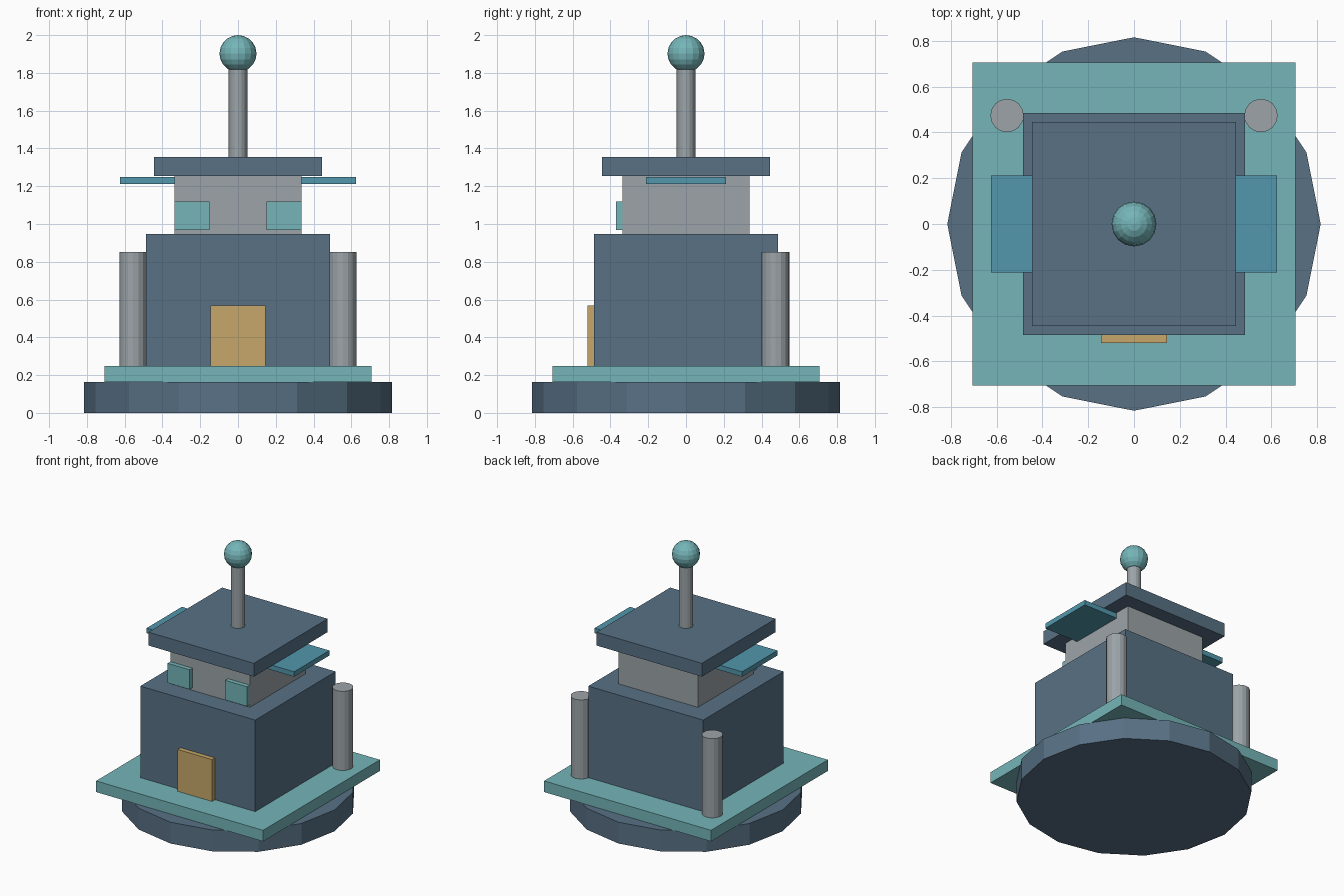
import bpy
import bmesh
import math
from mathutils import Matrix

cube = bpy.data.objects.get("Cube")
if cube:
    bpy.data.objects.remove(cube, do_unlink=True)


def material(name, srgb):
    """Flat material from an sRGB colour, stored as linear values."""
    lin = [((c / 255 + 0.055) / 1.055) ** 2.4 for c in srgb]
    mat = bpy.data.materials.new(name)
    mat.use_nodes = True
    mat.diffuse_color = (*lin, 1)
    bsdf = next(n for n in mat.node_tree.nodes if n.type == 'BSDF_PRINCIPLED')
    bsdf.inputs["Base Color"].default_value = (*lin, 1)
    return mat


slate = material("slate blue", (88, 113, 133))
teal = material("pale teal", (117, 181, 184))
grey = material("stone grey", (156, 164, 168))
gold = material("door gold", (198, 167, 106))
blue = material("panel blue", (82, 151, 172))


def finish(name, bm, mat):
    mesh = bpy.data.meshes.new(name)
    bm.to_mesh(mesh)
    bm.free()
    mesh.materials.append(mat)
    obj = bpy.data.objects.new(name, mesh)
    bpy.context.collection.objects.link(obj)
    return obj


def box(name, low, high, mat):
    """Box between two opposite corners."""
    size = [b - a for a, b in zip(low, high)]
    mid = [(a + b) / 2 for a, b in zip(low, high)]
    bm = bmesh.new()
    bmesh.ops.create_cube(
        bm, size=1, matrix=Matrix.Translation(mid) @ Matrix.Diagonal((*size, 1)))
    return finish(name, bm, mat)


def block(name, half, bottom, top, mat):
    """Square block centred on the vertical axis."""
    return box(name, (-half, -half, bottom), (half, half, top), mat)


def column(name, x, y, radius, bottom, top, mat, sides=16):
    bm = bmesh.new()
    bmesh.ops.create_cone(
        bm, cap_ends=True, segments=sides, radius1=radius, radius2=radius,
        depth=top - bottom, matrix=Matrix.Translation((x, y, (bottom + top) / 2)))
    return finish(name, bm, mat)


# Stacked tiers
column("round_base", 0, 0, 0.816, 0, 0.163, slate)
block("platform", 0.706, 0.163, 0.248, teal)
block("main_body", 0.486, 0.248, 0.948, slate)
block("upper_storey", 0.336, 0.948, 1.254, grey)
block("roof", 0.446, 1.254, 1.356, slate)

# Front door
box("door", (-0.145, -0.521, 0.248), (0.145, -0.486, 0.568), gold)

# Mirrored windows, side panels and rear columns
for side, sign in (("left", 1), ("right", -1)):
    def span(a, b):
        return sorted((sign * a, sign * b))

    x0, x1 = span(0.15, 0.336)
    box(f"{side}_window", (x0, -0.37, 0.968), (x1, -0.336, 1.118), teal)
    x0, x1 = span(0.336, 0.624)
    box(f"{side}_panel", (x0, -0.213, 1.212), (x1, 0.213, 1.25), blue)
    column(f"{side}_rear_column", sign * 0.555, 0.474, 0.073, 0.248, 0.853, grey)

# Mast and ball
column("mast", 0, 0, 0.05, 1.356, 1.85, grey)
bm = bmesh.new()
bmesh.ops.create_uvsphere(bm, u_segments=16, v_segments=10, radius=0.098,
                          matrix=Matrix.Translation((0, 0, 1.902)))
finish("mast_ball", bm, teal)
